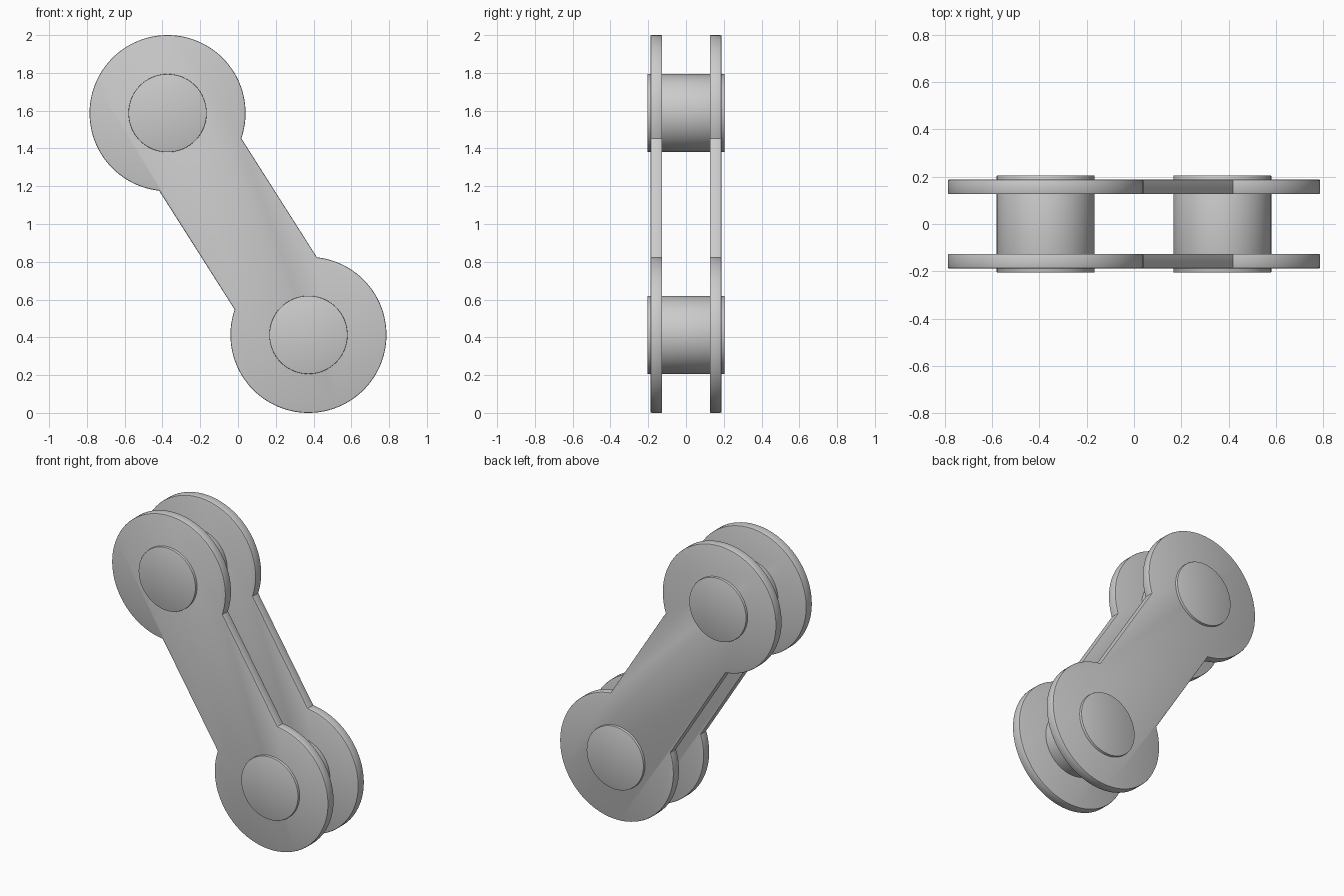
import bpy, bmesh, math
from mathutils import Vector

if "Cube" in bpy.data.objects:
    bpy.data.objects.remove(bpy.data.objects["Cube"])

TOP, BOTTOM = Vector((-0.373, 0, 1.587)), Vector((0.373, 0, 0.413))
R, HALF_BAR, PIN_R = 0.413, 0.258, 0.207
Y_IN, Y_OUT, PIN_HALF = 0.126, 0.188, 0.205


def finish(bm, name):
    bmesh.ops.recalc_face_normals(bm, faces=bm.faces)
    mesh = bpy.data.meshes.new(name)
    bm.to_mesh(mesh)
    bm.free()
    obj = bpy.data.objects.new(name, mesh)
    bpy.context.collection.objects.link(obj)
    bpy.ops.object.select_all(action='DESELECT')
    obj.select_set(True)
    bpy.context.view_layer.objects.active = obj
    bpy.ops.object.shade_smooth_by_angle(angle=math.radians(30))
    return obj


def prism(outline, y0, y1, bevel):
    # Extrude an XZ outline along Y and round its rims
    bm = bmesh.new()
    face = bm.faces.new([bm.verts.new((x, y0, z)) for x, z in outline])
    res = bmesh.ops.extrude_face_region(bm, geom=[face], use_keep_orig=True)
    verts = [g for g in res['geom'] if isinstance(g, bmesh.types.BMVert)]
    bmesh.ops.translate(bm, verts=verts, vec=(0, y1 - y0, 0))
    rims = [e for e in bm.edges if abs(e.verts[0].co.y - e.verts[1].co.y) < 1e-6]
    bmesh.ops.bevel(bm, geom=rims, offset=bevel, segments=2, profile=0.5, affect='EDGES')
    return bm


def arc(c, r, start, sweep, n):
    return [(c.x + r * math.cos(start + sweep * i / n),
             c.z + r * math.sin(start + sweep * i / n)) for i in range(n + 1)]


# Link plates: two discs joined by a straight bar, mirrored front to back
axis = BOTTOM - TOP
a = math.atan2(axis.z, axis.x)
gap = math.asin(HALF_BAR / R)
sweep = 2 * math.pi - 2 * gap
outline = arc(TOP, R, a + gap, sweep, 80) + arc(BOTTOM, R, a + math.pi + gap, sweep, 80)
plate = finish(prism(outline, Y_IN, Y_OUT, 0.006), "link_plates")
plate.modifiers.new("mirror", 'MIRROR').use_axis = (False, True, False)

# Pins through both plates
for name, c in (("upper_pin", TOP), ("lower_pin", BOTTOM)):
    circle = arc(c, PIN_R, 0, 2 * math.pi, 64)[:-1]
    finish(prism(circle, -PIN_HALF, PIN_HALF, 0.003), name)
